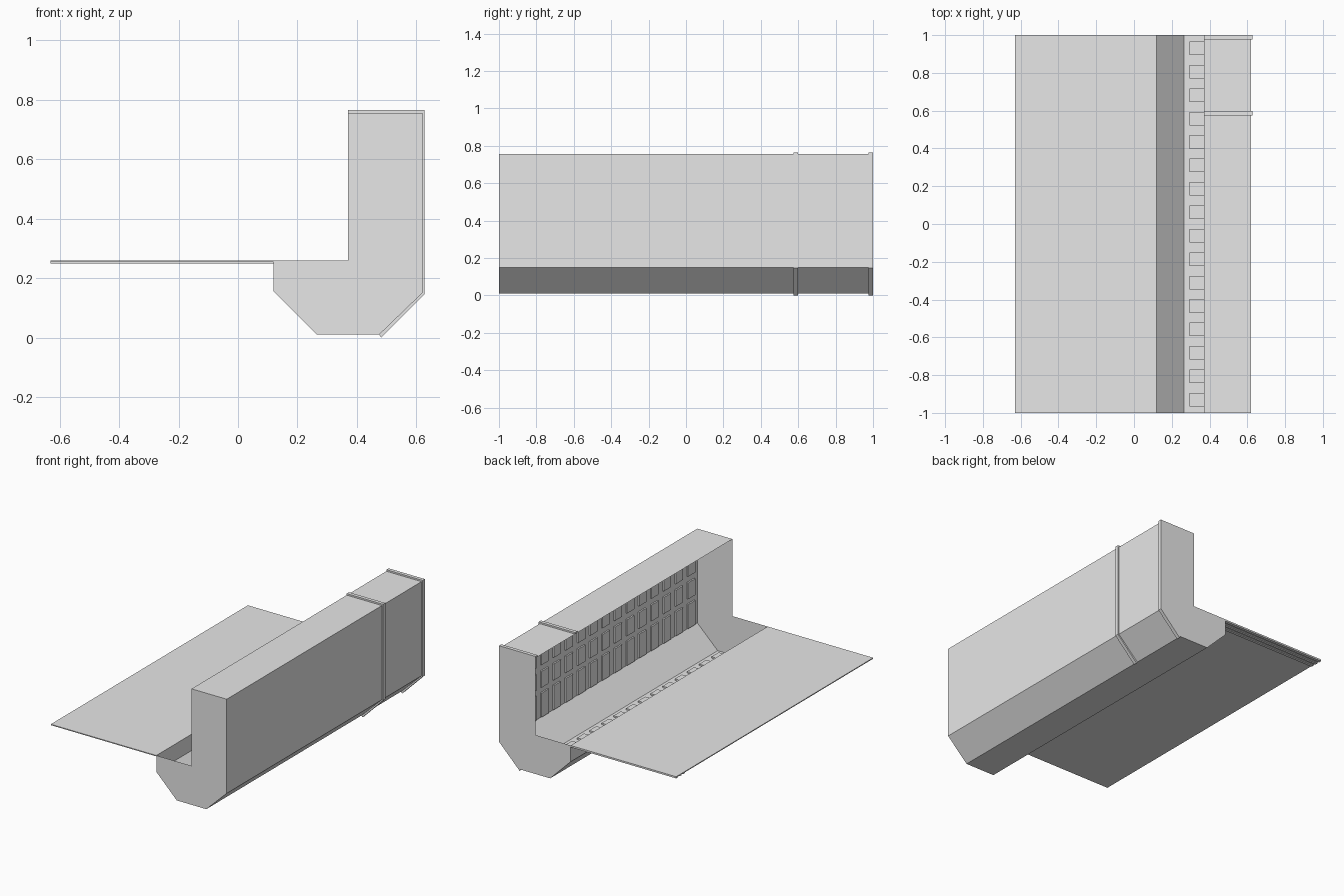
import bpy, bmesh

if "Cube" in bpy.data.objects:
    bpy.data.objects.remove(bpy.data.objects["Cube"])

grey = bpy.data.materials.new("light_grey")
grey.diffuse_color = (0.8, 0.8, 0.8, 1)
grey.use_nodes = True
grey.node_tree.nodes["Principled BSDF"].inputs["Base Color"].default_value = grey.diffuse_color


def finish(name, bm):
    me = bpy.data.meshes.new(name)
    bm.to_mesh(me)
    bm.free()
    me.materials.append(grey)
    ob = bpy.data.objects.new(name, me)
    bpy.context.collection.objects.link(ob)
    return ob


def box(bm, x0, x1, y0, y1, z0, z1):
    v = [bm.verts.new((x, y, z)) for x in (x0, x1) for y in (y0, y1) for z in (z0, z1)]
    for f in ((0, 1, 3, 2), (4, 6, 7, 5), (0, 4, 5, 1), (2, 3, 7, 6), (0, 2, 6, 4), (1, 5, 7, 3)):
        bm.faces.new([v[i] for i in f])


def extrude_profile(bm, pts, y0, y1, closed, caps):
    a = [bm.verts.new((x, y0, z)) for x, z in pts]
    b = [bm.verts.new((x, y1, z)) for x, z in pts]
    n = len(pts)
    for i in range(n if closed else n - 1):
        j = (i + 1) % n
        bm.faces.new((a[i], a[j], b[j], b[i]))
    if caps:
        bm.faces.new(a[::-1])
        bm.faces.new(b)
    return a, b


# Open shell: lip, trough, tall back wall and roof, with end walls
shell = [(0.12, 0.26), (0.12, 0.155), (0.265, 0.01), (0.475, 0.01),
         (0.62, 0.15), (0.62, 0.755), (0.37, 0.755)]
bm = bmesh.new()
a, b = extrude_profile(bm, shell, -1, 1, False, False)
for row, y in ((a, -1), (b, 1)):
    corner = bm.verts.new((0.37, y, 0.26))
    bm.faces.new(row + [corner])
bmesh.ops.recalc_face_normals(bm, faces=bm.faces[:])
finish("hall_shell", bm)

# Thin ground plate beside the trough
bm = bmesh.new()
box(bm, -0.63, 0.12, -1, 1, 0.254, 0.26)
finish("ground_plate", bm)

# Thin stepped strips under the far end of the plate
bm = bmesh.new()
for y in (0.91, 0.945, 0.98):
    box(bm, -0.63, 0.12, y, y + 0.02, 0.249, 0.254)
finish("plate_edge_strips", bm)

# Raised ribs wrapping over the roof, back wall and lower slope
rib = [(0.37, 0.755), (0.62, 0.755), (0.62, 0.15), (0.475, 0.01),
       (0.482, 0.0), (0.628, 0.147), (0.628, 0.765), (0.37, 0.765)]
bm = bmesh.new()
for y in (0.575, 0.977):
    extrude_profile(bm, rib, y, y + 0.023, True, True)
bmesh.ops.recalc_face_normals(bm, faces=bm.faces[:])
finish("outer_ribs", bm)

# Repeating panels: doors and windows on the inner wall, hatches on the floor
columns = [-0.93 + 0.124 * i for i in range(16)]
wall, floor = bmesh.new(), bmesh.new()
for y in columns:
    for z0, z1 in ((0.155, 0.31), (0.345, 0.45), (0.49, 0.595), (0.635, 0.74)):
        box(wall, 0.61, 0.6195, y - 0.036, y + 0.036, z0, z1)
    box(floor, 0.295, 0.445, y - 0.036, y + 0.036, 0.0105, 0.02)
finish("wall_panels", wall)
finish("floor_hatches", floor)
